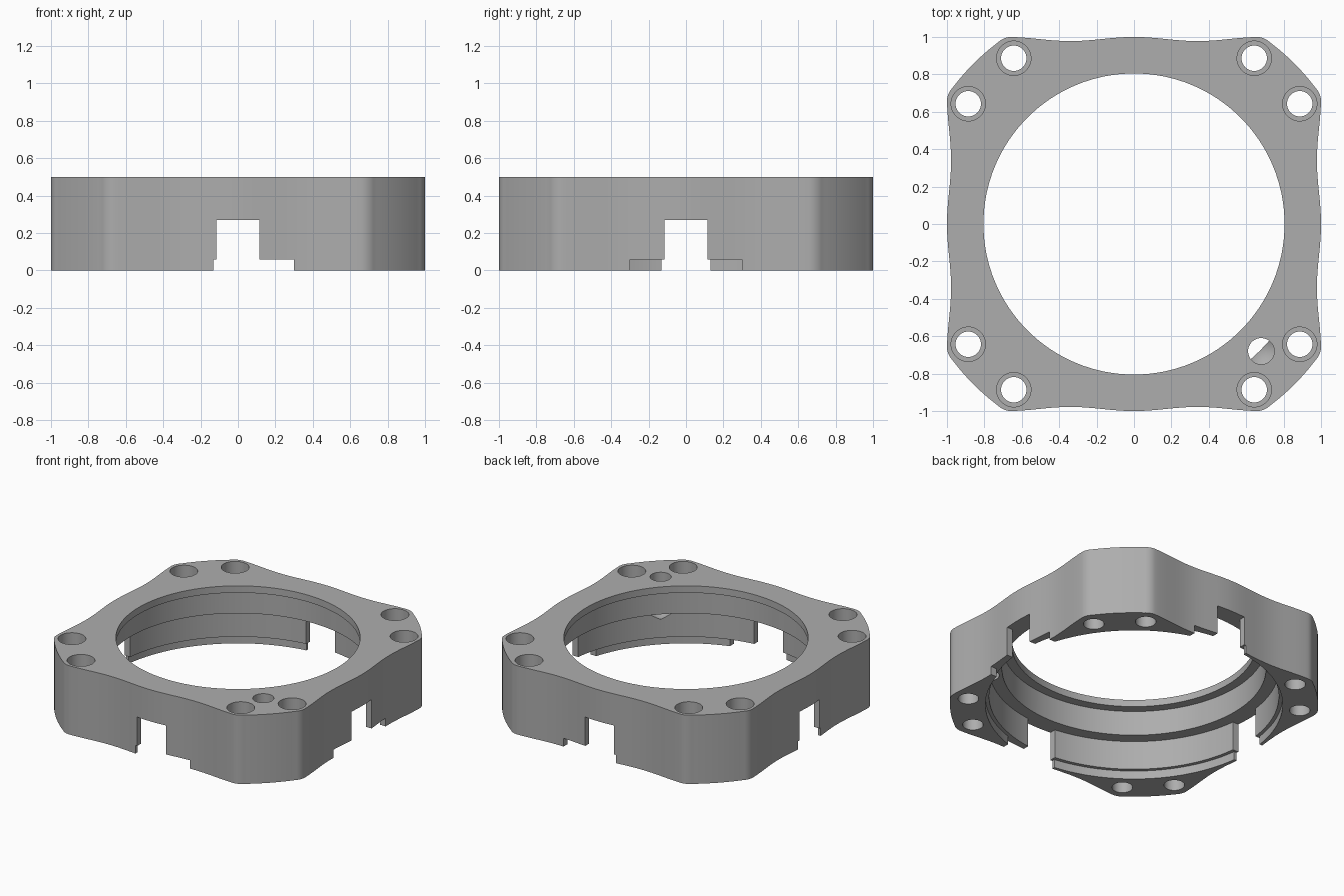
import bpy, bmesh, math
from mathutils import Matrix, Vector

cube = bpy.data.objects.get("Cube")
if cube:
    bpy.data.objects.remove(cube, do_unlink=True)

HEIGHT = 0.5
CORNER_R = 1.213

grey = bpy.data.materials.new("plain_grey")
grey.use_nodes = True
colour = (0.42, 0.42, 0.42, 1)
grey.diffuse_color = colour
grey.node_tree.nodes["Principled BSDF"].inputs["Base Color"].default_value = colour


def finish(name, bm):
    bmesh.ops.recalc_face_normals(bm, faces=bm.faces)
    mesh = bpy.data.meshes.new(name)
    bm.to_mesh(mesh)
    bm.free()
    mesh.materials.append(grey)
    obj = bpy.data.objects.new(name, mesh)
    bpy.context.collection.objects.link(obj)
    return obj


def lathe(name, profile, centre=(0, 0), steps=48):
    """Solid of revolution; the profile starts and ends on the axis."""
    bm = bmesh.new()
    rings = []
    for r, z in profile:
        if r == 0:
            rings.append([bm.verts.new((*centre, z))] * steps)
        else:
            rings.append([bm.verts.new((centre[0] + r * math.cos(math.tau * i / steps),
                                        centre[1] + r * math.sin(math.tau * i / steps), z))
                          for i in range(steps)])
    for low, high in zip(rings, rings[1:]):
        for i in range(steps):
            j = (i + 1) % steps
            bm.faces.new(list(dict.fromkeys((low[i], low[j], high[j], high[i]))))
    return finish(name, bm)


def box(name, low, high, turn):
    bm = bmesh.new()
    bmesh.ops.create_cube(bm, size=1)
    low, high = Vector(low), Vector(high)
    matrix = (Matrix.Rotation(turn, 4, 'Z') @ Matrix.Translation((low + high) / 2)
              @ Matrix.Diagonal((*(high - low), 1)))
    bmesh.ops.transform(bm, matrix=matrix, verts=bm.verts)
    return finish(name, bm)


def side_outline():
    """Wavy back side from right to left, then half-rounded corner and its arc."""
    def wave(x):
        return 1 - 0.011 * (1 - math.cos(math.tau * x / 0.68))
    pts = [Vector((0.66 - 1.32 * i / 48, wave(0.66 - 1.32 * i / 48))) for i in range(49)]
    arc = [Vector((-CORNER_R * math.sin(a), CORNER_R * math.cos(a)))
           for a in (math.radians(37 + i) for i in range(17))]
    start, tip, end = pts[-1], Vector((-0.7, 0.998)), arc[0]
    bend = [start * (1 - t) ** 2 + tip * 2 * t * (1 - t) + end * t * t
            for t in (i / 8 for i in range(1, 8))]
    far_bend = [Vector((-p.y, -p.x)) for p in reversed(bend)]
    return pts + bend + arc + far_bend


# Body: wavy square outline pulled up into a block
bm = bmesh.new()
verts = []
for k in range(4):
    spin = Matrix.Rotation(k * math.pi / 2, 2)
    verts += [bm.verts.new((*(spin @ p), 0)) for p in side_outline()]
base = bm.faces.new(verts)
top = bmesh.ops.extrude_face_region(bm, geom=[base])
bmesh.ops.translate(bm, vec=(0, 0, HEIGHT),
                    verts=[v for v in top["geom"] if isinstance(v, bmesh.types.BMVert)])
body = finish("adapter_ring_body", bm)

# Stepped round opening
cutters = [lathe("opening_cutter", [
    (0, -0.1), (0.98, -0.1), (0.98, 0.06), (0.955, 0.06), (0.955, 0.27),
    (0.87, 0.27), (0.87, 0.45), (0.805, 0.45), (0.805, 0.6), (0, 0.6)], steps=128)]

# Side notches, each with a shallow step at the bottom: right, back, left, front
steps = [(-0.3, 0.3), (-0.3, 0.13), (-0.13, 0.13), (-0.13, 0.3)]
for k, (a, b) in enumerate(steps):
    turn = k * math.pi / 2
    cutters.append(box("notch_cutter", (0.7, -0.115, -0.1), (1.1, 0.115, 0.27), turn))
    cutters.append(box("step_cutter", (0.7, a, -0.1), (1.1, b, 0.06), turn))

# Counterbored screw holes, a pair in each corner
for sx in (-1, 1):
    for sy in (-1, 1):
        for x, y in ((0.643, 0.886), (0.886, 0.643)):
            cutters.append(lathe("screw_hole_cutter", [
                (0, -0.1), (0.068, -0.1), (0.068, 0.2), (0.092, 0.2),
                (0.092, 0.6), (0, 0.6)], (sx * x, sy * y)))

# Drilled pin hole with a conical end in one corner
cutters.append(lathe("pin_hole_cutter", [(0, 0.19), (0.07, 0.23), (0.07, 0.6), (0, 0.6)],
                     (0.68, -0.68)))

# Cut everything out, then keep only the finished body
for cutter in cutters:
    cutter.hide_render = True
    mod = body.modifiers.new(cutter.name, 'BOOLEAN')
    mod.operation = 'DIFFERENCE'
    mod.solver = 'EXACT'
    mod.object = cutter
bpy.context.view_layer.update()
graph = bpy.context.evaluated_depsgraph_get()
cut_mesh = bpy.data.meshes.new_from_object(body.evaluated_get(graph))
body.modifiers.clear()
body.data = cut_mesh
for cutter in cutters:
    bpy.data.objects.remove(cutter, do_unlink=True)
body.data.materials.clear()
body.data.materials.append(grey)

bpy.ops.object.select_all(action='DESELECT')
body.select_set(True)
bpy.context.view_layer.objects.active = body
bpy.ops.object.shade_smooth_by_angle(angle=math.radians(25))
